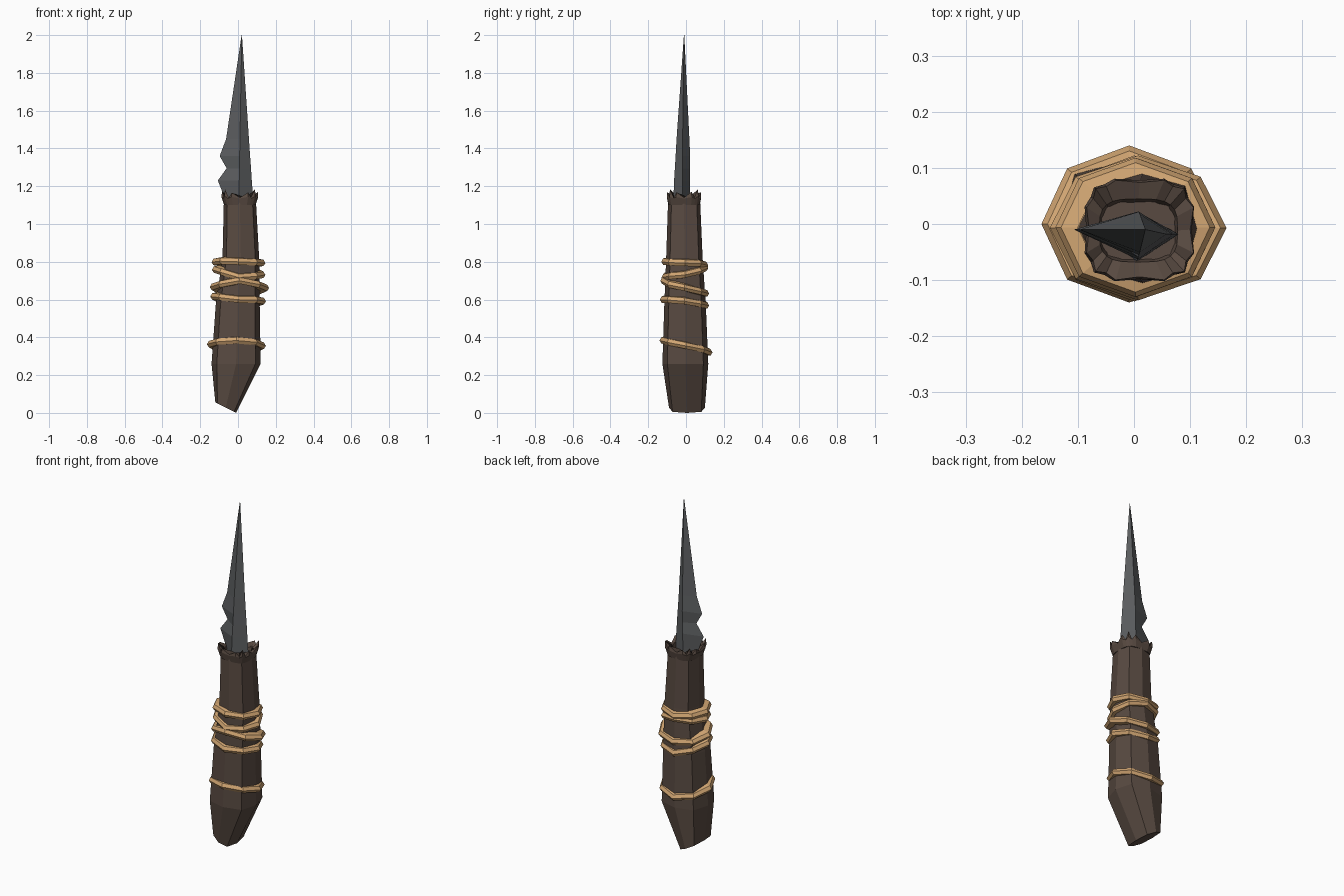
import bpy, bmesh, math, random

if "Cube" in bpy.data.objects:
    bpy.data.objects.remove(bpy.data.objects["Cube"])
random.seed(4)


def material(name, rgb):
    m = bpy.data.materials.new(name)
    m.diffuse_color = (*rgb, 1)
    m.use_nodes = True
    m.node_tree.nodes["Principled BSDF"].inputs["Base Color"].default_value = m.diffuse_color
    return m


WOOD = material("dark wood", (0.098, 0.068, 0.053))
STONE = material("grey stone", (0.105, 0.11, 0.115))
CORD = material("tan cord", (0.64, 0.38, 0.17))


def loft(name, rings, mat, caps=True, closed=False):
    """Skin a list of equal-length point rings with flat faces."""
    bm = bmesh.new()
    vs = [[bm.verts.new(p) for p in r] for r in rings]
    n = len(vs[0])
    pairs = list(zip(vs, vs[1:])) + ([(vs[-1], vs[0])] if closed else [])
    for a, b in pairs:
        for i in range(n):
            j = (i + 1) % n
            bm.faces.new((a[i], a[j], b[j], b[i]))
    if caps and not closed:
        bm.faces.new(vs[0][::-1])
        bm.faces.new(vs[-1])
    bmesh.ops.remove_doubles(bm, verts=bm.verts, dist=0.0005)
    bmesh.ops.recalc_face_normals(bm, faces=bm.faces)
    me = bpy.data.meshes.new(name)
    bm.to_mesh(me)
    bm.free()
    me.materials.append(mat)
    ob = bpy.data.objects.new(name, me)
    bpy.context.collection.objects.link(ob)
    return ob


def outline(x0, x1, y0, y1, n=8, power=0.8):
    """Rounded-square ring fitted into a box, starting at +x."""
    pts = []
    for i in range(n):
        a = math.tau * i / n
        c, s = math.cos(a), math.sin(a)
        c = math.copysign(abs(c) ** power, c)
        s = math.copysign(abs(s) ** power, s)
        pts.append(((x0 + x1) / 2 + (x1 - x0) / 2 * c,
                    (y0 + y1) / 2 + (y1 - y0) / 2 * s))
    return pts


# Handle: eight-sided wood, cut to a slanted wedge at the bottom
foot = [(x, y, 0.055 * (-0.01 - x) / 0.11)
        for x, y in outline(-0.12, -0.01, -0.09, 0.10, power=0.65)]
sections = [(0.26, -0.14, 0.12, -0.125, 0.118), (0.57, -0.118, 0.115, -0.115, 0.105),
            (0.82, -0.082, 0.112, -0.105, 0.088), (1.12, -0.075, 0.095, -0.095, 0.075)]
body = [[(x, y, z) for x, y in outline(*box, power=0.7)] for z, *box in sections]
loft("handle", [foot] + body, WOOD)

# Splintered rim: jagged ring of chips around the blade socket
N = 24


def rim(box, z, jag, out=0.0):
    ring = []
    for i, (x, y) in enumerate(outline(*box, n=N, power=0.6)):
        k = 1 if i % 2 else 0
        corner = abs(math.sin(math.tau * i / N * 2))
        f = 1 + out * k
        ring.append((x * f, y * f, z + k * jag * (0.4 + 0.6 * corner) * random.uniform(0.7, 1)))
    return ring


loft("splintered_rim", [
    rim((-0.073, 0.093, -0.093, 0.073), 1.10, 0),
    rim((-0.085, 0.103, -0.098, 0.078), 1.135, 0.015, 0.06),
    rim((-0.080, 0.100, -0.094, 0.074), 1.14, 0.05, 0.08),
    rim((-0.062, 0.078, -0.068, 0.045), 1.15, -0.02),
    rim((-0.055, 0.070, -0.060, 0.035), 1.10, 0)], WOOD)

# Blade: diamond section with a chipped left edge; (z, left x, right x, front y, back y)
profile = [(1.08, -0.06, 0.082, -0.068, 0.02), (1.15, -0.075, 0.079, -0.066, 0.021),
           (1.23, -0.107, 0.073, -0.063, 0.022), (1.295, -0.06, 0.069, -0.059, 0.022),
           (1.36, -0.097, 0.064, -0.055, 0.022), (1.45, -0.063, 0.058, -0.050, 0.018)]
blade = []
for z, xl, xr, yf, yb in profile:
    ridge = 0.004 + (z - 1.08) * 0.017
    blade.append([(xl, -0.01, z), (ridge, yf, z), (xr, -0.018, z), (ridge, yb, z)])
blade.append([(0.02 + 0.001 * dx, -0.01 + 0.001 * dy, 2.0)
              for dx, dy in ((-1, 0), (0, -1), (1, 0), (0, 1))])
loft("blade", blade, STONE)


# Cord wraps: tilted eight-sided bands; heights at right, back, left, front
def wrap(name, box, heights, tall=0.02):
    rings = []
    cx, cy = (box[0] + box[1]) / 2, (box[2] + box[3]) / 2
    for i, (x, y) in enumerate(outline(*box, power=1.0)):
        q = i // 2
        z = heights[q] if i % 2 == 0 else (heights[q] + heights[(q + 1) % 4]) / 2
        z += random.uniform(-0.006, 0.006)
        ix, iy = cx + (x - cx) * 0.72, cy + (y - cy) * 0.72
        mx, my = cx + (x - cx) * 0.93, cy + (y - cy) * 0.93
        rings.append([(ix, iy, z - tall), (mx, my, z - tall), (x, y, z - tall * 0.2),
                      (mx, my, z + tall * 0.7), (ix, iy, z + tall)])
    loft(name, rings, CORD, closed=True)


wraps = [((-0.14, 0.145, -0.130, 0.118), (0.80, 0.79, 0.805, 0.80)),
         ((-0.138, 0.145, -0.130, 0.118), (0.74, 0.775, 0.765, 0.725)),
         ((-0.15, 0.165, -0.136, 0.122), (0.66, 0.63, 0.665, 0.70)),
         ((-0.147, 0.148, -0.138, 0.122), (0.595, 0.575, 0.615, 0.605)),
         ((-0.165, 0.148, -0.140, 0.140), (0.355, 0.32, 0.365, 0.39))]
for k, (box, heights) in enumerate(wraps):
    wrap(f"cord_wrap_{k + 1}", box, heights)
